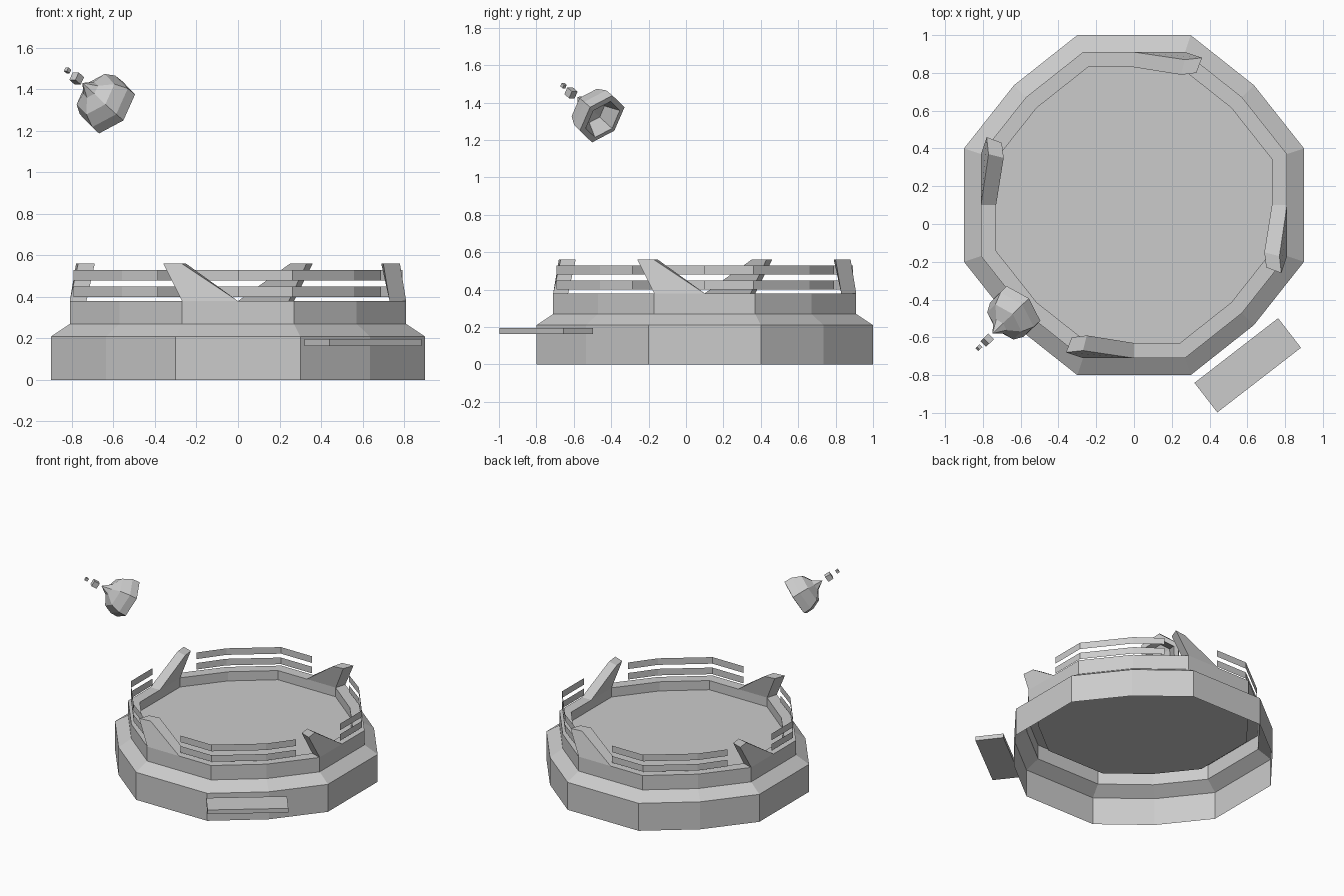
import bpy
import math
from mathutils import Vector, Matrix

if "Cube" in bpy.data.objects:
    bpy.data.objects.remove(bpy.data.objects["Cube"])

CENTRE = Vector((0, 0.1, 0))


def mesh(name, verts, faces):
    me = bpy.data.meshes.new(name)
    me.from_pydata([tuple(v) for v in verts], [], faces)
    me.update()
    ob = bpy.data.objects.new(name, me)
    bpy.context.collection.objects.link(ob)
    return ob


def outline(half, z):
    # twelve-sided plan: three corners repeated over four quarters
    k = half / 0.9
    pts = []
    for q in range(4):
        for x, y in ((0.9, -0.3), (0.9, 0.3), (0.635, 0.635)):
            p = Matrix.Rotation(q * math.pi / 2, 3, 'Z') @ Vector((x * k, y * k, z))
            pts.append(p + CENTRE)
    return pts


def loft(rings, n, cap_end=False):
    faces = []
    for i in range(rings - 1):
        for j in range(n):
            a, b = i * n + j, i * n + (j + 1) % n
            faces.append((a, b, b + n, a + n))
    if cap_end:
        faces.append(tuple(range((rings - 1) * n, rings * n)))
    return faces


# Stepped open-bottomed platform with a sunken floor
levels = [(0.9, 0), (0.9, 0.21), (0.81, 0.27), (0.81, 0.38), (0.73, 0.38), (0.73, 0.31)]
mesh("platform", [p for h, z in levels for p in outline(h, z)],
     loft(len(levels), 12, True))

# Four leaning fins and four pairs of rails, one per quarter
fin = [(0, -0.81, 0.38), (-0.27, -0.81, 0.38), (-0.245, -0.73, 0.38), (0, -0.73, 0.38),
       (-0.27, -0.77, 0.56), (-0.36, -0.78, 0.56), (-0.33, -0.70, 0.56), (-0.25, -0.69, 0.56)]
fin_faces = [(0, 4, 5, 1), (1, 5, 6, 2), (2, 6, 7, 3), (0, 3, 7, 4), (4, 7, 6, 5), (0, 1, 2, 3)]
path = [(0, -0.793), (0.262, -0.793), (0.56, -0.56), (0.69, -0.385)]
for q in range(4):
    rot = Matrix.Rotation(q * math.pi / 2, 3, 'Z')
    mesh(f"fin_{q}", [rot @ Vector(v) + CENTRE for v in fin], fin_faces)
    for name, z0, z1 in (("lower_rail", 0.40, 0.45), ("upper_rail", 0.48, 0.53)):
        pts = [rot @ Vector((x, y, z)) + CENTRE for z in (z0, z1) for x, y in path]
        mesh(f"{name}_{q}", pts, [(i, i + 1, i + 5, i + 4) for i in range(3)])


def box(name, centre, size, basis):
    v = [Vector(centre) + basis @ Vector((x * size[0] / 2, y * size[1] / 2, z * size[2] / 2))
         for z in (-1, 1) for x, y in ((-1, -1), (1, -1), (1, 1), (-1, 1))]
    mesh(name, v, loft(2, 4, True) + [(3, 2, 1, 0)])


# Boarding step
box("step", (0.602, -0.748, 0.18), (0.56, 0.198, 0.032),
    Matrix.Rotation(math.radians(37.7), 3, 'Z'))

# Tilted frame for the hovering bell
axis = Vector((-0.61, -0.59, 0.53)).normalized()
side = axis.cross(Vector((0, 0, 1))).normalized()
up = side.cross(axis)
frame = Matrix((up, -side, axis)).transposed()
if frame.determinant() < 0:
    frame = Matrix((up, side, axis)).transposed()
mouth = Vector((-0.61, -0.445, 1.31))

# Six-sided hollow bell: mouth recess, lip, shoulder, spike
profile = [(0.002, 0.09), (0.07, 0.08), (0.113, 0), (0.148, 0.005), (0.146, 0.06),
           (0.115, 0.125), (0.045, 0.165), (0.002, 0.225)]
verts = [mouth + frame @ Vector((r * math.cos(a * math.pi / 3), r * math.sin(a * math.pi / 3), t))
         for r, t in profile for a in range(6)]
mesh("bell", verts, loft(len(profile), 6, True))

# Two small cubes trailing off the spike
box("large_spark", (-0.777, -0.615, 1.452), (0.042, 0.042, 0.042), frame)
box("small_spark", (-0.821, -0.655, 1.491), (0.021, 0.021, 0.021), frame)
